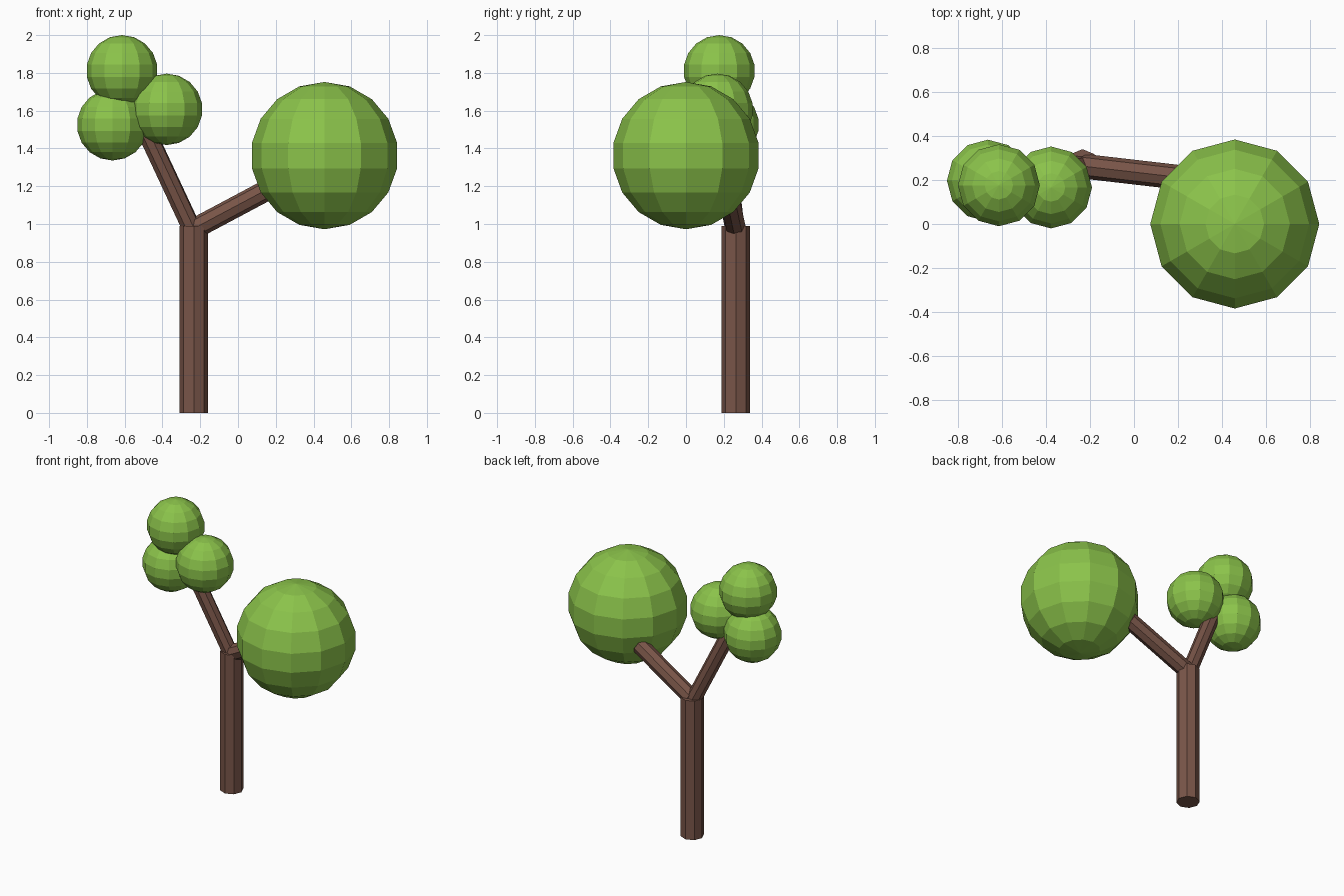
import bpy
from mathutils import Vector

if "Cube" in bpy.data.objects:
    bpy.data.objects.remove(bpy.data.objects["Cube"])


def material(name, color):
    m = bpy.data.materials.new(name)
    m.diffuse_color = color
    m.use_nodes = True
    m.node_tree.nodes["Principled BSDF"].inputs["Base Color"].default_value = m.diffuse_color
    return m


bark = material("bark", (0.191, 0.091, 0.065, 1))
leaf = material("leaf", (0.258, 0.546, 0.069, 1))


def limb(name, start, end, radius):
    """Eight-sided flat-shaded cylinder between two points."""
    a, b = Vector(start), Vector(end)
    bpy.ops.mesh.primitive_cylinder_add(vertices=8, radius=radius,
                                        depth=(b - a).length, location=(a + b) / 2)
    ob = bpy.context.object
    ob.rotation_euler = (b - a).to_track_quat('Z', 'Y').to_euler()
    ob.name = name
    ob.data.materials.append(bark)


def foliage(name, center, radius):
    """Low-poly leaf ball."""
    bpy.ops.mesh.primitive_uv_sphere_add(segments=12, ring_count=9,
                                         radius=radius, location=center)
    ob = bpy.context.object
    ob.name = name
    ob.data.materials.append(leaf)


# Trunk and its two branches
limb("trunk", (-0.234, 0.264, 0), (-0.234, 0.264, 0.99), 0.076)
limb("left_branch", (-0.242, 0.262, 0.97), (-0.485, 0.2, 1.49), 0.051)
limb("right_branch", (-0.225, 0.262, 0.978), (0.215, 0.211, 1.212), 0.056)

# Large ball on the right, cluster of three on the left
foliage("large_foliage", (0.458, 0, 1.362), 0.39)
foliage("top_foliage", (-0.614, 0.176, 1.811), 0.189)
foliage("left_foliage", (-0.664, 0.197, 1.525), 0.189)
foliage("right_foliage", (-0.377, 0.166, 1.607), 0.189)
